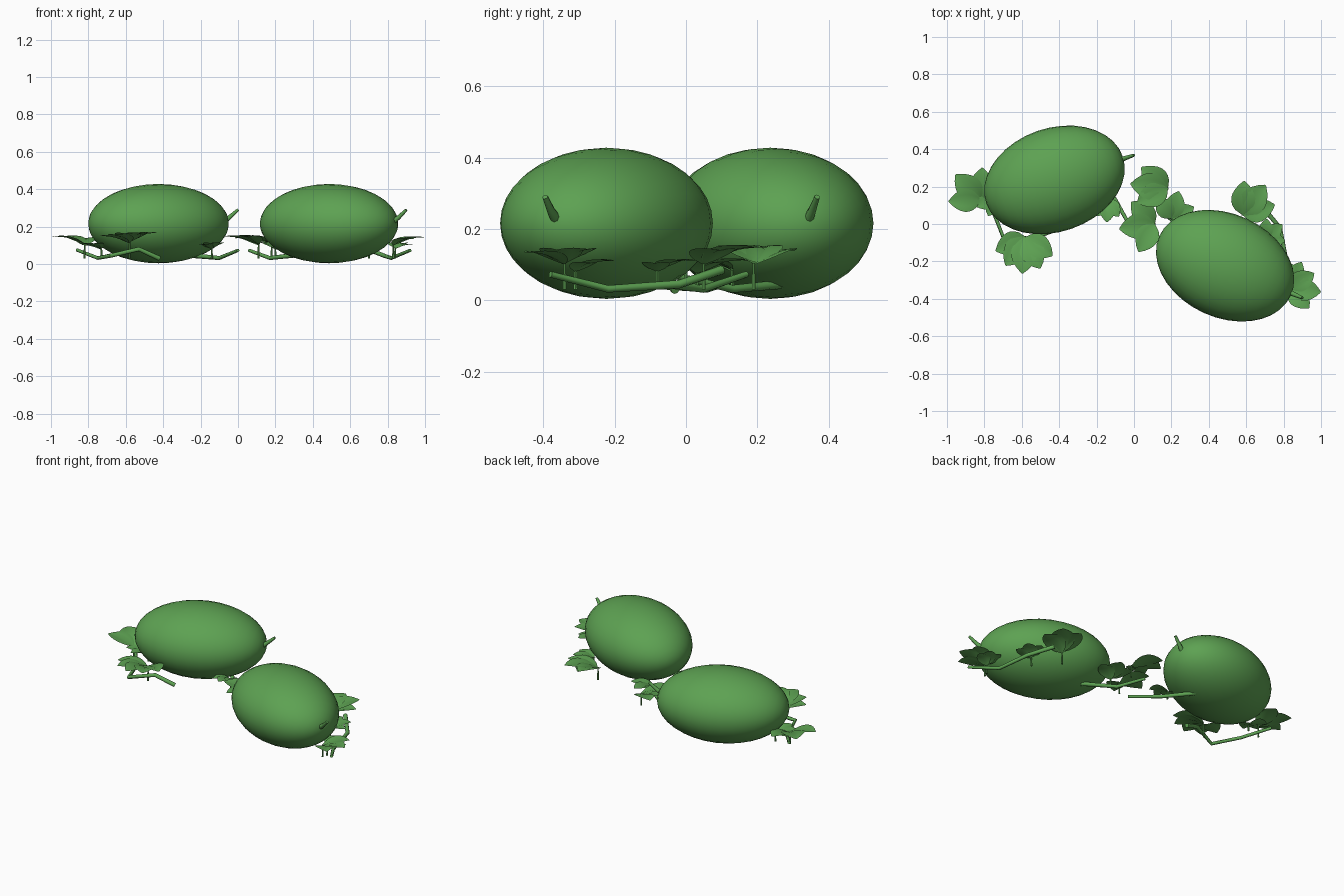
import bpy, bmesh, math
from mathutils import Vector, Matrix

if "Cube" in bpy.data.objects:
    bpy.data.objects.remove(bpy.data.objects["Cube"])

green = bpy.data.materials.new("leaf_green")
green.diffuse_color = (0.11, 0.36, 0.085, 1)
green.use_nodes = True
green.node_tree.nodes["Principled BSDF"].inputs["Base Color"].default_value = green.diffuse_color


def finish(name, bm, angle=50):
    me = bpy.data.meshes.new(name)
    bm.to_mesh(me)
    bm.free()
    me.materials.append(green)
    ob = bpy.data.objects.new(name, me)
    bpy.context.collection.objects.link(ob)
    bpy.ops.object.select_all(action='DESELECT')
    ob.select_set(True)
    bpy.context.view_layer.objects.active = ob
    bpy.ops.object.shade_smooth_by_angle(angle=math.radians(angle))
    return ob


def tube(name, pts, r0, r1, sides=8):
    """Tapered tube along a short path."""
    bm = bmesh.new()
    pts = [Vector(p) for p in pts]
    rings = []
    for i, p in enumerate(pts):
        d = (pts[min(i + 1, len(pts) - 1)] - pts[max(i - 1, 0)]).normalized()
        q = d.to_track_quat('Z', 'Y')
        r = r0 + (r1 - r0) * i / (len(pts) - 1)
        rings.append([bm.verts.new(p + q @ Vector((r * math.cos(a), r * math.sin(a), 0)))
                      for a in (2 * math.pi * k / sides for k in range(sides))])
    for a, b in zip(rings, rings[1:]):
        for k in range(sides):
            j = (k + 1) % sides
            bm.faces.new((a[k], a[j], b[j], b[k]))
    bm.faces.new(rings[0][::-1])
    bm.faces.new(rings[-1])
    return finish(name, bm)


def leaf(name, base, heading, length, spread, lobes=3, width=0.36):
    """Fan of cupped, folded lobes rising outward from the base."""
    bm = bmesh.new()
    steps = 8
    for n in range(lobes):
        off = (n - (lobes - 1) / 2) / ((lobes - 1) / 2)
        size = length * (1 - 0.1 * abs(off))
        turn = Matrix.Rotation(math.radians(heading + off * spread), 3, 'Z')
        rows = []
        for i in range(steps + 1):
            t = i / steps
            w = size * width * max(0.02, math.sin(math.pi * t ** 0.85)) ** 0.75
            h = size * (0.5 * t - 0.28 * t * t) + 0.004 * n
            row = []
            for s in (-1, -0.5, 0, 0.5, 1):
                v = Vector((t * size, s * w, h + 0.35 * w * abs(s) - 0.2 * w * s * s))
                row.append(bm.verts.new(turn @ v + Vector(base)))
            rows.append(row)
        for a, b in zip(rows, rows[1:]):
            for k in range(4):
                bm.faces.new((a[k], b[k], b[k + 1], a[k + 1]))
    return finish(name, bm)


# Melons, poles along the long axis
def melon(name, x, y, deg):
    bm = bmesh.new()
    bmesh.ops.create_uvsphere(bm, u_segments=32, v_segments=18, radius=1)
    m = (Matrix.Translation((x, y, 0.216)) @ Matrix.Rotation(math.radians(deg), 4, 'Z')
         @ Matrix.Diagonal((0.386, 0.277, 0.212, 1)) @ Matrix.Rotation(math.pi / 2, 4, 'Y'))
    bmesh.ops.transform(bm, matrix=m, verts=bm.verts)
    finish(name, bm)


melon("melon_back", -0.425, 0.236, 19)
melon("melon_front", 0.487, -0.223, -24.5)

# Cut stems
tube("stem_back", [(-0.08, 0.34, 0.22), (-0.045, 0.353, 0.25), (0, 0.368, 0.29)], 0.016, 0.008)
tube("stem_front", [(0.82, -0.36, 0.22), (0.86, -0.378, 0.25), (0.9, -0.395, 0.29)], 0.016, 0.008)

# Vines on the ground
vines = [
    [(-0.42, -0.03, 0.03), (-0.53, -0.07, 0.08), (-0.68, -0.12, 0.045), (-0.75, 0.06, 0.032), (-0.86, 0.2, 0.075)],
    [(-0.24, 0.27, 0.045), (-0.1, 0.13, 0.032), (0.0, -0.05, 0.073)],
    [(0.33, -0.08, 0.05), (0.17, 0.05, 0.032), (0.06, 0.17, 0.073)],
    [(0.68, 0.1, 0.085), (0.78, -0.02, 0.045), (0.82, -0.22, 0.032), (0.92, -0.38, 0.073)],
]
for i, p in enumerate(vines):
    tube(f"vine_{i + 1}", p, 0.013, 0.009)

# Leaves: base, heading, length, spread, lobe count
leaves = [
    ((-0.82, 0.13, 0.10), 135, 0.19, 48, 3),
    ((-0.73, 0.15, 0.075), 205, 0.13, 40, 3),
    ((-0.58, -0.07, 0.11), 265, 0.195, 60, 5),
    ((-0.14, 0.13, 0.08), 268, 0.12, 35, 3),
    ((0.18, 0.19, 0.10), 173, 0.2, 32, 3),
    ((0.2, 0.03, 0.075), 75, 0.15, 48, 3),
    ((0.11, 0.0, 0.10), 188, 0.19, 52, 3),
    ((0.58, 0.05, 0.10), 52, 0.2, 35, 3),
    ((0.7, -0.08, 0.08), 40, 0.12, 45, 3),
    ((0.83, -0.34, 0.10), -8, 0.17, 38, 3),
    ((0.84, -0.31, 0.08), 62, 0.12, 35, 3),
]
for i, (b, hd, ln, sp, n) in enumerate(leaves):
    leaf(f"leaf_{i + 1}", b, hd, ln, sp, n)
    # Leaf stalk down to the vine
    tube(f"stalk_{i + 1}", [(b[0], b[1], 0.03), (b[0], b[1], b[2] + 0.005)], 0.006, 0.004, 6)
